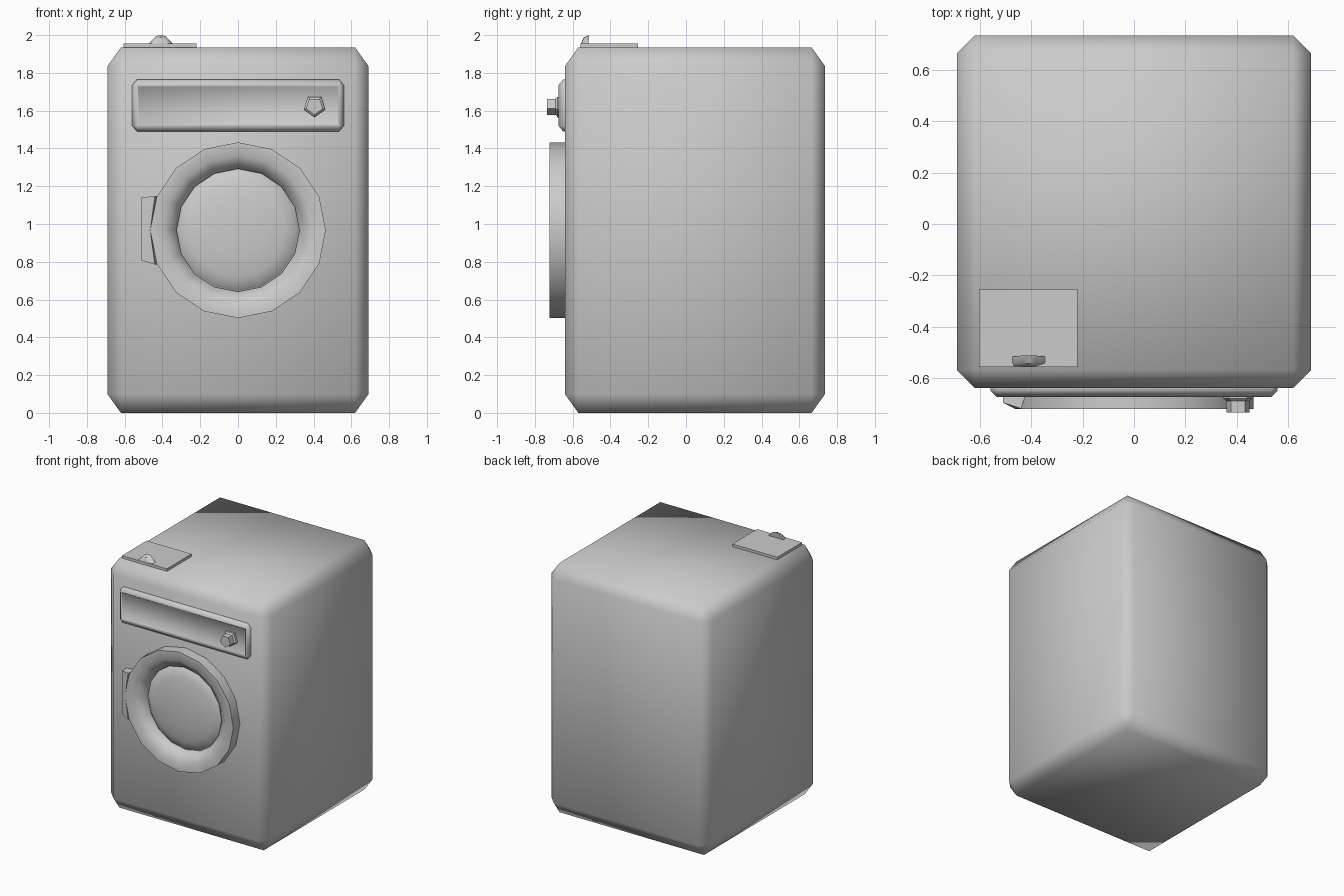
import bpy, bmesh, math
from mathutils import Vector, Matrix

if "Cube" in bpy.data.objects:
    bpy.data.objects.remove(bpy.data.objects["Cube"])


def finish(name, bm, angle=None):
    """Turn a bmesh into a smooth-shaded object, optionally keeping edges sharp."""
    bmesh.ops.recalc_face_normals(bm, faces=bm.faces)
    me = bpy.data.meshes.new(name)
    bm.to_mesh(me)
    bm.free()
    ob = bpy.data.objects.new(name, me)
    bpy.context.collection.objects.link(ob)
    bpy.ops.object.select_all(action='DESELECT')
    ob.select_set(True)
    bpy.context.view_layer.objects.active = ob
    if angle is None:
        bpy.ops.object.shade_smooth()
    else:
        bpy.ops.object.shade_smooth_by_angle(angle=math.radians(angle))
    return ob


def box(lo, hi, bevel=0.0, z_stretch=1.0):
    """Box between two corners; its chamfer can be stretched in z."""
    lo, hi = Vector(lo), Vector(hi)
    size, mid = hi - lo, (lo + hi) / 2
    bm = bmesh.new()
    bmesh.ops.create_cube(bm, size=1)
    bmesh.ops.scale(bm, vec=(size.x, size.y, size.z / z_stretch), verts=bm.verts)
    if bevel:
        bmesh.ops.bevel(bm, geom=bm.edges[:], offset=bevel, segments=1,
                        affect='EDGES', profile=0.5)
    bmesh.ops.scale(bm, vec=(1, 1, z_stretch), verts=bm.verts)
    bmesh.ops.translate(bm, vec=mid, verts=bm.verts)
    return bm


def lathe(profile, centre, sides, start=0.0):
    """Rings of (radius, y) around an axis along y; radius 0 closes the end."""
    bm = bmesh.new()
    cx, cz = centre
    rings = []
    for r, y in profile:
        n = sides if r > 0 else 1
        rings.append([bm.verts.new((cx + r * math.cos(start + i * math.tau / sides), y,
                                    cz + r * math.sin(start + i * math.tau / sides)))
                      for i in range(n)])
    for a, b in zip(rings, rings[1:]):
        for i in range(sides):
            j = (i + 1) % sides
            quad = [a[i % len(a)], a[j % len(a)], b[j % len(b)], b[i % len(b)]]
            bm.faces.new(list(dict.fromkeys(quad)))
    return bm


def loft(sections):
    """Solid through equal-length closed cross-sections."""
    bm = bmesh.new()
    rows = [[bm.verts.new(p) for p in s] for s in sections]
    n = len(rows[0])
    for a, b in zip(rows, rows[1:]):
        for i in range(n):
            bm.faces.new((a[i], a[(i + 1) % n], b[(i + 1) % n], b[i]))
    bm.faces.new(rows[0])
    bm.faces.new(rows[-1])
    return bm


# Cabinet: chamfered box with soft shading
finish("cabinet", box((-0.69, -0.64, 0), (0.69, 0.735, 1.935), 0.07, 1.4))

# Control panel with a shallow recessed face
bm = box((-0.56, -0.675, 1.49), (0.56, -0.60, 1.765), 0.025, 1.2)
bm.normal_update()
front = min(bm.faces, key=lambda f: f.calc_center_median().y)
bmesh.ops.inset_region(bm, faces=[front], thickness=0.012, depth=-0.012)
finish("control_panel", bm)

# Five-sided dial
finish("dial", lathe([(0.06, -0.655), (0.06, -0.68), (0.047, -0.69),
                      (0.047, -0.735), (0, -0.735)],
                     (0.405, 1.625), 5, -math.pi / 2), 40)

# Door ring and domed window
door = (0, 0.967)
finish("door_ring", lathe([(0.465, -0.62), (0.465, -0.722), (0.395, -0.722),
                           (0.325, -0.665), (0.325, -0.62)], door, 16), 60)
dome = [(0.326 * math.cos(t), -0.635 - 0.055 * math.sin(t))
        for t in (0, 0.35, 0.7, 1.1)] + [(0, -0.69)]
finish("door_window", lathe(dome, door, 16))

# Door handle tab on the left of the ring
finish("door_handle", loft([
    [(-0.41, -0.62, 0.785), (-0.51, -0.62, 0.808), (-0.51, -0.697, 0.808), (-0.44, -0.72, 0.785)],
    [(-0.45, -0.62, 0.967), (-0.51, -0.62, 0.967), (-0.51, -0.697, 0.967), (-0.465, -0.72, 0.967)],
    [(-0.41, -0.62, 1.148), (-0.51, -0.62, 1.14), (-0.51, -0.697, 1.14), (-0.44, -0.72, 1.148)],
]), 40)

# Detergent lid on the top with its small finger tab
finish("detergent_lid", box((-0.605, -0.558, 1.92), (-0.22, -0.255, 1.955)), 30)
outline = [(-0.066, 0), (-0.024, 0.042), (0, 0.047), (0.024, 0.042), (0.066, 0)]
finish("lid_tab", loft([[(-0.41 + x, -0.556, 1.95 + z * 0.05) for x, z in outline],
                        [(-0.41 + x, -0.543, 1.952 + z * 0.75) for x, z in outline],
                        [(-0.41 + x, -0.517 + z * 0.1, 1.953 + z) for x, z in outline]]), 45)
